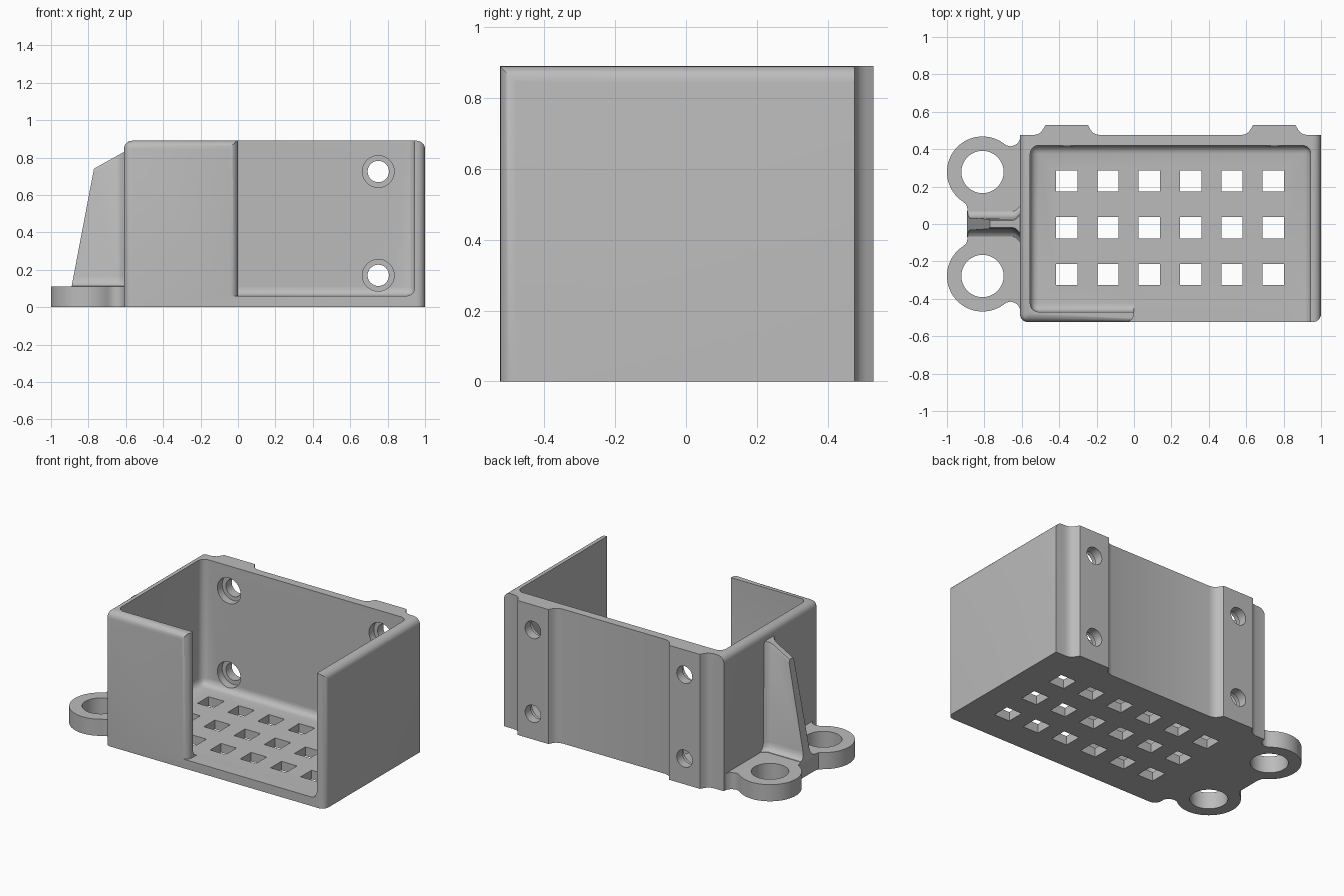
import bpy, bmesh, math
from mathutils import Matrix

if "Cube" in bpy.data.objects:
    bpy.data.objects.remove(bpy.data.objects["Cube"])

grey = bpy.data.materials.new("light_grey")
grey.use_nodes = True
GREY = (0.5, 0.5, 0.5, 1)
grey.diffuse_color = GREY
grey.node_tree.nodes["Principled BSDF"].inputs["Base Color"].default_value = GREY

LEFT, RIGHT, FRONT, BACK, TOP = -0.61, 1.0, -0.525, 0.475, 0.89
IN_L, IN_R, IN_F, IN_B, FLOOR = -0.555, 0.945, -0.47, 0.42, 0.06
R = 0.045


def arc(cx, cy, r, a0, a1, n):
    """Points on an arc, angles in degrees."""
    angles = [math.radians(a0 + (a1 - a0) * i / n) for i in range(n + 1)]
    return [(cx + r * math.cos(a), cy + r * math.sin(a)) for a in angles]


def to_object(name, bm):
    bmesh.ops.recalc_face_normals(bm, faces=bm.faces)
    mesh = bpy.data.meshes.new(name)
    bm.to_mesh(mesh)
    bm.free()
    mesh.materials.append(grey)
    ob = bpy.data.objects.new(name, mesh)
    bpy.context.collection.objects.link(ob)
    return ob


def prism(name, outline, z0, z1, round_edge=None, radius=R):
    """Extrude an outline upward; round the edges picked by round_edge(a, b)."""
    bm = bmesh.new()
    low = [bm.verts.new((x, y, z0)) for x, y in outline]
    high = [bm.verts.new((x, y, z1)) for x, y in outline]
    bm.faces.new(low)
    bm.faces.new(high)
    for i in range(len(low)):
        j = (i + 1) % len(low)
        bm.faces.new((low[i], low[j], high[j], high[i]))
    if round_edge:
        edges = [e for e in bm.edges if round_edge(e.verts[0].co, e.verts[1].co)]
        bmesh.ops.bevel(bm, geom=edges, offset=radius, segments=6,
                        profile=0.5, affect='EDGES', clamp_overlap=True)
    return to_object(name, bm)


def rect(x0, x1, y0, y1):
    return [(x0, y0), (x1, y0), (x1, y1), (x0, y1)]


def cylinder(name, place, r, depth, axis='Z'):
    bm = bmesh.new()
    turn = Matrix.Rotation(math.pi / 2, 4, 'X') if axis == 'Y' else Matrix()
    bmesh.ops.create_cone(bm, cap_ends=True, segments=40, radius1=r, radius2=r,
                          depth=depth, matrix=Matrix.Translation(place) @ turn)
    return to_object(name, bm)


def cut(target, cutter):
    cutter.hide_render = True
    mod = target.modifiers.new("cut", 'BOOLEAN')
    mod.operation, mod.solver, mod.object = 'DIFFERENCE', 'EXACT', cutter
    bpy.context.view_layer.objects.active = target
    bpy.ops.object.modifier_apply(modifier=mod.name)
    bpy.data.objects.remove(cutter)


def same(a, b, axis, value):
    return abs(a[axis] - value) < 1e-4 and abs(b[axis] - value) < 1e-4


# Box outline, with two flared mounting pads on the back
pads = (0.75, -0.36)
outline = [(LEFT, FRONT), (0.5, FRONT), (RIGHT, FRONT), (RIGHT, BACK)]
for px in pads:
    flare = [(0.18, 0), (0.155, 0.005), (0.137, 0.016), (0.125, 0.033), (0.113, 0.055)]
    outline += [(px + dx, BACK + dy) for dx, dy in flare]
    outline += [(px - dx, BACK + dy) for dx, dy in reversed(flare)]
outline.append((LEFT, BACK))


def outer_round(a, b):
    if same(a, b, 2, TOP):
        return (same(a, b, 0, LEFT) or same(a, b, 0, RIGHT)
                or (same(a, b, 1, FRONT) and max(a.x, b.x) < 0.6))
    return (same(a, b, 1, FRONT) and abs(a.z - b.z) > 0.5
            and (same(a, b, 0, LEFT) or same(a, b, 0, RIGHT)))


box = prism("box_shell", outline, 0, TOP, outer_round)

# Hollow inside with rounded corners and floor
cut(box, prism("cavity_cutter", rect(IN_L, IN_R, IN_F, IN_B), FLOOR, 1.2,
               lambda a, b: not same(a, b, 2, 1.2)))

# Front opening, leaving a rounded end on the short front wall
opening = [(IN_R, -0.7), (IN_R, -0.4), (0, -0.4)]
opening += arc(-R, FRONT + R, R, 0, -90, 6) + [(-R, -0.7)]
cut(box, prism("opening_cutter", opening, FLOOR, 1.2,
               lambda a, b: same(a, b, 2, FLOOR) and same(a, b, 0, IN_R)))

# Square vents in the floor
for i in range(6):
    for j in range(3):
        x, y, h = -0.36 + 0.221 * i, -0.27 + 0.25 * j, 0.057
        cut(box, prism("vent_cutter", rect(x - h, x + h, y - h, y + h), -0.1, 0.2))

# Counterbored screw holes through the pads
for px in pads:
    for z in (0.17, 0.725):
        cut(box, cylinder("screw_cutter", (px, 0.47, z), 0.057, 0.3, 'Y'))
        cut(box, cylinder("recess_cutter", (px, 0.41, z), 0.085, 0.12, 'Y'))

# Side bracket with two ring lugs
half = [(-0.89, 0.08), (-0.897, 0.105)]
half += arc(-0.81, 0.278, 0.19, 235, 55, 36)
half += [(-0.682, 0.421), (-0.66, 0.415), (-0.635, 0.422), (-0.618, 0.436),
         (-0.61, 0.455), (-0.59, 0.455)]
bracket = prism("lug_bracket", half + [(x, -y) for x, y in reversed(half)], 0, 0.11)
for y in (0.278, -0.278):
    cut(bracket, cylinder("lug_cutter", (-0.81, y, 0.05), 0.113, 0.4))

# Support rib, flaring into the bracket and the wall
bm = bmesh.new()
rings = []
for z, w in ((0.1, 0.07), (0.113, 0.066), (0.122, 0.05), (0.14, 0.038),
             (0.165, 0.033), (0.72, 0.026), (0.74, 0.018)):
    front = -0.89 + 0.19 * (z - 0.11)
    side = [(front, w), (-0.65, w), (-0.632, w + 0.006), (-0.618, w + 0.02), (-0.6, w + 0.04)]
    slope = 0.56 if z > 0.7 else 0
    ring = side + [(x, -y) for x, y in reversed(side)]
    rings.append([bm.verts.new((x, y, z + slope * (x - front))) for x, y in ring])
for a, b in zip(rings, rings[1:]):
    for i in range(len(a)):
        j = (i + 1) % len(a)
        bm.faces.new((a[i], a[j], b[j], b[i]))
bm.faces.new(rings[0])
bm.faces.new(rings[-1])
rib = to_object("support_rib", bm)

# Smooth the rounded parts, keeping hard edges
for ob in (box, bracket, rib):
    bpy.ops.object.select_all(action='DESELECT')
    ob.select_set(True)
    bpy.context.view_layer.objects.active = ob
    bpy.ops.object.shade_smooth_by_angle(angle=math.radians(32))
